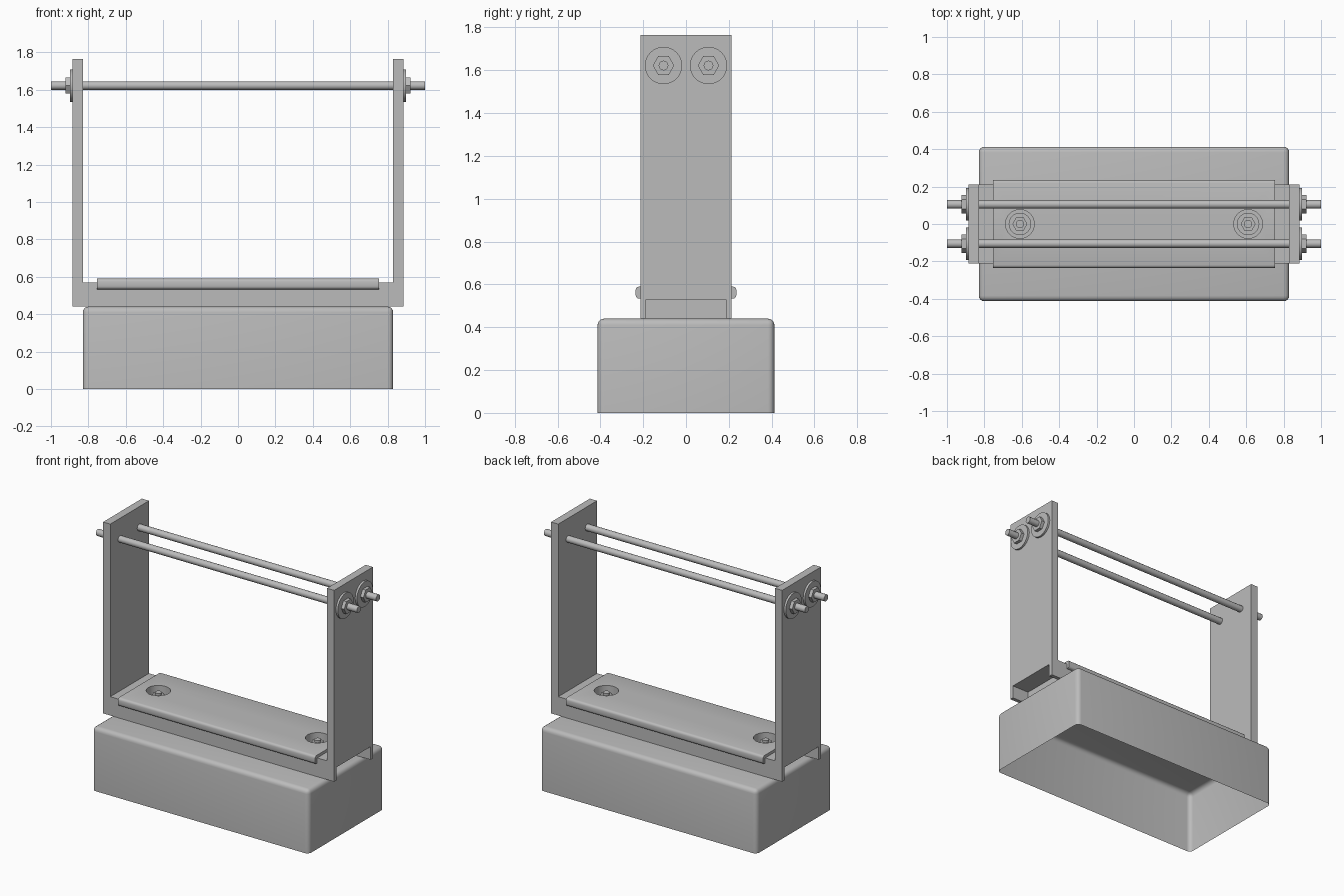
import bpy
import bmesh
from math import radians
from mathutils import Matrix, Vector

if "Cube" in bpy.data.objects:
    bpy.data.objects.remove(bpy.data.objects["Cube"], do_unlink=True)

grey = bpy.data.materials.new("steel_grey")
grey.use_nodes = True
grey.diffuse_color = (0.5, 0.5, 0.5, 1)
grey.node_tree.nodes["Principled BSDF"].inputs["Base Color"].default_value = (0.5, 0.5, 0.5, 1)


def finish(name, bm):
    bmesh.ops.recalc_face_normals(bm, faces=bm.faces)
    mesh = bpy.data.meshes.new(name)
    bm.to_mesh(mesh)
    bm.free()
    mesh.materials.append(grey)
    obj = bpy.data.objects.new(name, mesh)
    bpy.context.collection.objects.link(obj)
    return obj


def box_mesh(low, high):
    low, high = Vector(low), Vector(high)
    bm = bmesh.new()
    bmesh.ops.create_cube(bm, size=1)
    bmesh.ops.scale(bm, vec=high - low, verts=bm.verts)
    bmesh.ops.translate(bm, vec=(low + high) / 2, verts=bm.verts)
    return bm


def box(name, low, high):
    return finish(name, box_mesh(low, high))


def prism(name, radius, start, end, sides, axis="Z", at=(0, 0, 0)):
    """Round or hexagonal bar running from start to end along an axis."""
    bm = bmesh.new()
    bmesh.ops.create_cone(bm, cap_ends=True, segments=sides, radius1=radius,
                          radius2=radius, depth=end - start)
    bmesh.ops.translate(bm, vec=(0, 0, (start + end) / 2), verts=bm.verts)
    if axis == "X":
        bmesh.ops.rotate(bm, matrix=Matrix.Rotation(radians(90), 3, "Y"), verts=bm.verts)
    bmesh.ops.translate(bm, vec=at, verts=bm.verts)
    return finish(name, bm)


def activate(obj):
    bpy.ops.object.select_all(action="DESELECT")
    obj.select_set(True)
    bpy.context.view_layer.objects.active = obj


def cut(obj, cutter):
    mod = obj.modifiers.new("cut", "BOOLEAN")
    mod.operation = "DIFFERENCE"
    mod.solver = "EXACT"
    mod.object = cutter
    activate(obj)
    bpy.ops.object.modifier_apply(modifier=mod.name)


def smooth(obj):
    activate(obj)
    bpy.ops.object.shade_smooth_by_angle(angle=radians(35))


# Open-bottomed housing with rounded corners and top edges
bm = box_mesh((-0.83, -0.413, 0), (0.83, 0.413, 0.44))
floor = [f for f in bm.faces if f.normal.z < -0.5]
bmesh.ops.delete(bm, geom=floor, context="FACES_ONLY")
edges = [e for e in bm.edges if not e.is_boundary]
bmesh.ops.bevel(bm, geom=edges, offset=0.03, segments=4, profile=0.5, affect="EDGES")
housing = finish("housing", bm)
smooth(housing)

# U bracket: outline extruded through its depth, hollow beneath the base
outline = [(-0.885, 0.44), (0.885, 0.44), (0.885, 1.765), (0.83, 1.765),
           (0.83, 0.57), (-0.83, 0.57), (-0.83, 1.765), (-0.885, 1.765)]
bm = bmesh.new()
face = bm.faces.new([bm.verts.new((x, -0.212, z)) for x, z in outline])
sweep = bmesh.ops.extrude_face_region(bm, geom=[face])
moved = [v for v in sweep["geom"] if isinstance(v, bmesh.types.BMVert)]
bmesh.ops.translate(bm, vec=(0, 0.424, 0), verts=moved)
bracket = finish("bracket", bm)
channel = box("channel_cutter", (-1, -0.186, 0.4), (1, 0.186, 0.53))
cut(bracket, channel)
bpy.data.objects.remove(channel, do_unlink=True)

# Spacer inside the channel
box("spacer_block", (-0.755, -0.186, 0.44), (0.755, 0.186, 0.53))

# Cover plate with rounded long sides
bm = box_mesh((-0.755, -0.235, 0.533), (0.755, 0.235, 0.59))
long_edges = [e for e in bm.edges if abs(e.verts[0].co.x - e.verts[1].co.x) > 1]
bmesh.ops.bevel(bm, geom=long_edges, offset=0.016, segments=3, profile=0.5, affect="EDGES")
plate = finish("cover_plate", bm)

# Counterbored holes with their fixings
for side, x in (("right", -0.61), ("left", 0.61)):
    bore = prism("bore_cutter", 0.077, 0.53, 0.7, 32, at=(x, 0, 0))
    cut(plate, bore)
    cut(bracket, bore)
    bpy.data.objects.remove(bore, do_unlink=True)
    smooth(prism(side + "_base_washer", 0.06, 0.525, 0.54, 32, at=(x, 0, 0)))
    nut = prism(side + "_base_nut", 0.04, 0.54, 0.565, 6)
    nut.data.transform(Matrix.Translation((x, 0, 0)) @ Matrix.Rotation(radians(30), 4, "Z"))
    smooth(prism(side + "_base_stud", 0.022, 0.53, 0.58, 12, at=(x, 0, 0)))
smooth(plate)
smooth(bracket)

# Cross rods with a washer and nut at each end
for place, y in (("front", -0.105), ("back", 0.105)):
    smooth(prism(place + "_rod", 0.023, -1, 1, 12, "X", (0, y, 1.622)))
    for side, sign in (("right", -1), ("left", 1)):
        name = place + "_" + side
        for part, radius, inner, outer, sides in (("washer", 0.087, 0.883, 0.899, 32),
                                                  ("nut", 0.05, 0.899, 0.922, 6)):
            start, end = sorted((sign * inner, sign * outer))
            fixing = prism(name + "_" + part, radius, start, end, sides, "X")
            if part == "nut":
                # Point the hexagon corners along the depth
                ys = max(v.co.y for v in fixing.data.vertices)
                if ys < radius * 0.95:
                    fixing.data.transform(Matrix.Rotation(radians(30), 4, "X"))
            fixing.data.transform(Matrix.Translation((0, y, 1.622)))
            smooth(fixing)
bpy.ops.object.select_all(action="DESELECT")
